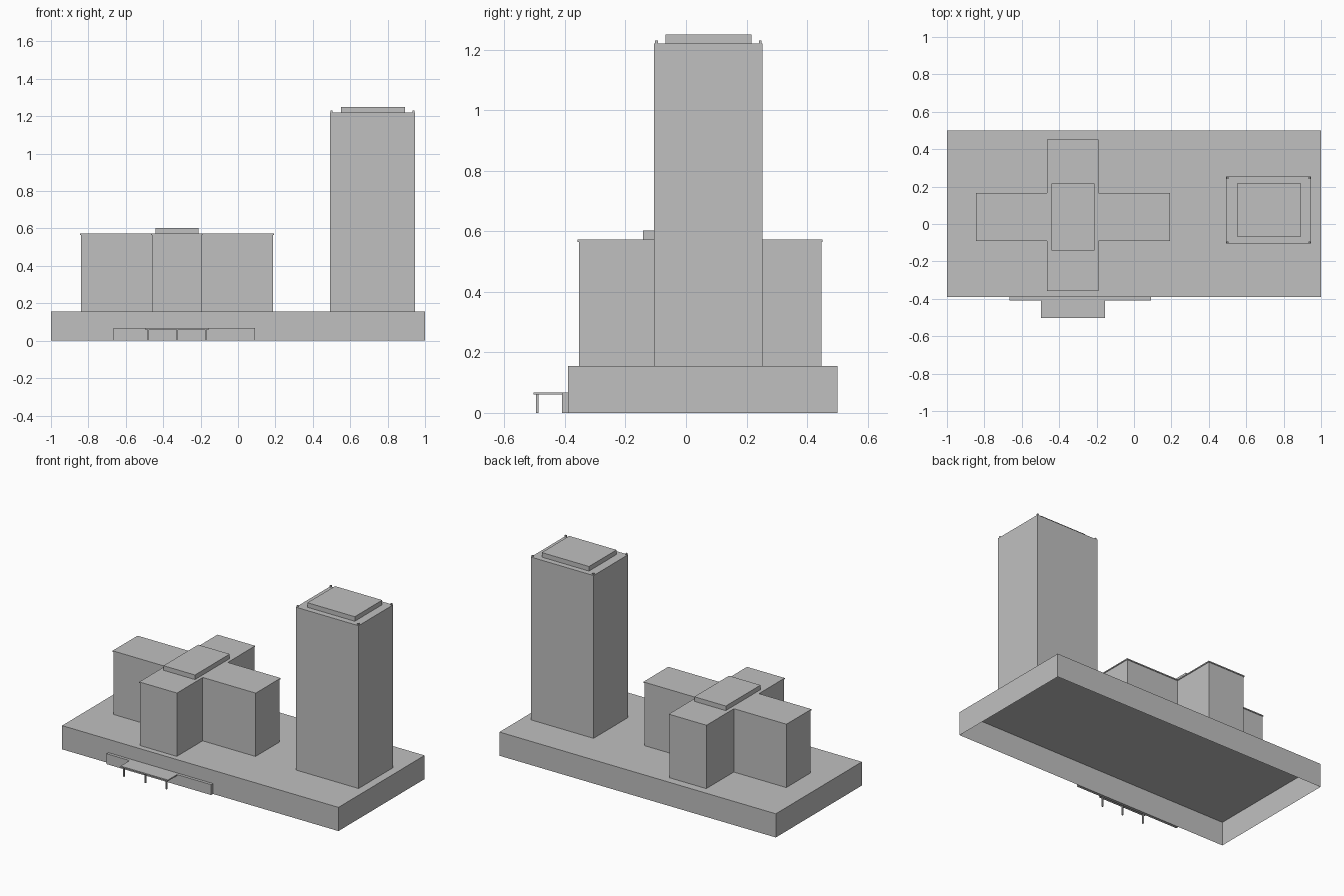
import bpy, bmesh

cube = bpy.data.objects.get("Cube")
if cube:
    bpy.data.objects.remove(cube, do_unlink=True)

GREY = (0.53, 0.53, 0.53, 1)
concrete = bpy.data.materials.new("light grey")
concrete.use_nodes = True
concrete.diffuse_color = GREY
concrete.node_tree.nodes["Principled BSDF"].inputs["Base Color"].default_value = GREY


def prism(name, outline, z0, z1, open_bottom=False):
    """Extrude a flat outline upward into a flat-shaded block."""
    bm = bmesh.new()
    low = [bm.verts.new((x, y, z0)) for x, y in outline]
    high = [bm.verts.new((x, y, z1)) for x, y in outline]
    bm.faces.new(high)
    if not open_bottom:
        bm.faces.new(low[::-1])
    for i in range(len(low)):
        j = (i + 1) % len(low)
        bm.faces.new((low[i], low[j], high[j], high[i]))
    mesh = bpy.data.meshes.new(name)
    bm.to_mesh(mesh)
    bm.free()
    mesh.materials.append(concrete)
    obj = bpy.data.objects.new(name, mesh)
    bpy.context.collection.objects.link(obj)
    return obj


def box(name, x0, x1, y0, y1, z0, z1, **kw):
    return prism(name, [(x0, y0), (x1, y0), (x1, y1), (x0, y1)], z0, z1, **kw)


def cross(grow=0.0):
    """Plan of the cross-shaped block, optionally enlarged."""
    ax0, ax1, ay0, ay1 = -0.84 - grow, 0.188 + grow, -0.087 - grow, 0.163 + grow
    bx0, bx1, by0, by1 = -0.46 - grow, -0.195 + grow, -0.354 - grow, 0.447 + grow
    return [(bx0, by0), (bx1, by0), (bx1, ay0), (ax1, ay0), (ax1, ay1), (bx1, ay1),
            (bx1, by1), (bx0, by1), (bx0, ay1), (ax0, ay1), (ax0, ay0), (bx0, ay0)]


# Podium, hollow from below
DECK = 0.155
box("podium", -1, 1, -0.39, 0.5, 0, DECK, open_bottom=True)

# Cross-shaped block with a thin overhanging roof and plant room
prism("cross_block", cross(), DECK, 0.565, open_bottom=True)
prism("cross_roof", cross(0.004), 0.565, 0.572)
box("cross_plant_room", -0.44, -0.212, -0.142, 0.217, 0.572, 0.602)

# Tower with plant room and small roof corner posts
tx0, tx1, ty0, ty1, roof = 0.492, 0.946, -0.105, 0.253, 1.22
box("tower", tx0, tx1, ty0, ty1, DECK, roof, open_bottom=True)
box("tower_plant_room", 0.55, 0.892, -0.067, 0.217, roof, 1.25)
P = 0.009
for x in (tx0 + 0.003, tx1 - 0.003 - P):
    for y in (ty0 + 0.003, ty1 - 0.003 - P):
        box("roof_corner_post", x, x + P, y, y + P, roof, roof + 0.011)

# Entrance front and canopy on slim columns
box("entrance_front", -0.665, 0.092, -0.409, -0.39, 0, 0.068)
box("entrance_canopy", -0.498, -0.155, -0.503, -0.409, 0.06, 0.068)
for x in (-0.48, -0.326, -0.173):
    box("canopy_column", x - 0.004, x + 0.004, -0.496, -0.488, 0, 0.06)
